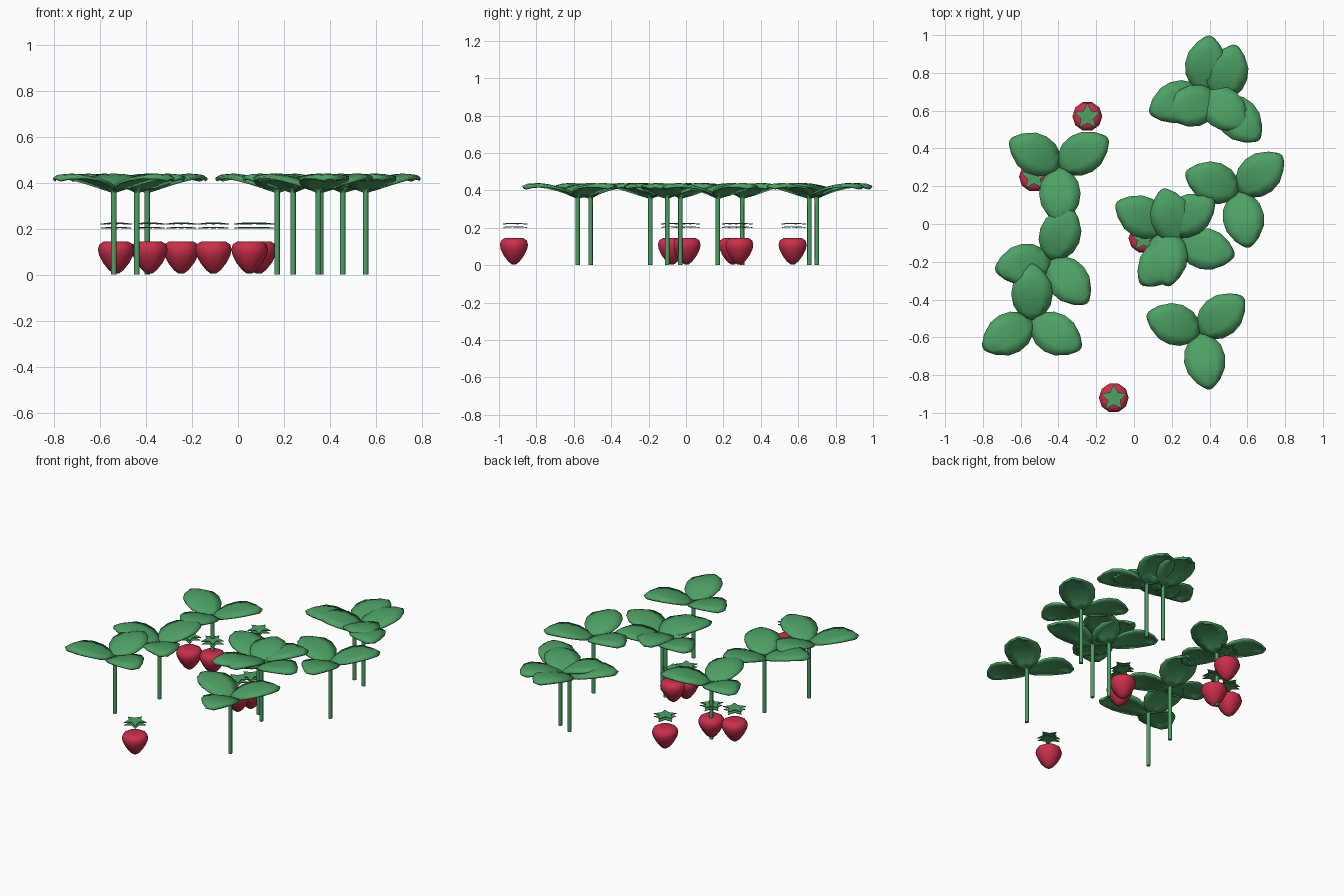
import bpy
import math
from mathutils import Matrix, Vector

old = bpy.data.objects.get("Cube")
if old:
    bpy.data.objects.remove(old, do_unlink=True)


def material(name, rgb):
    mat = bpy.data.materials.new(name)
    mat.use_nodes = True
    color = (*rgb, 1)
    mat.diffuse_color = color
    mat.node_tree.nodes["Principled BSDF"].inputs["Base Color"].default_value = color
    return mat


green = material("leaf green", (0.075, 0.36, 0.13))
red = material("berry red", (0.60, 0.028, 0.07))


def mesh_object(name, verts, faces, mat, smooth=True):
    mesh = bpy.data.meshes.new(name)
    mesh.from_pydata(verts, [], faces)
    mesh.materials.append(mat)
    mesh.polygons.foreach_set("use_smooth", [smooth] * len(mesh.polygons))
    obj = bpy.data.objects.new(name, mesh)
    bpy.context.collection.objects.link(obj)
    return obj


def lathe(name, profile, sides, mat, place, angle=40):
    """Revolve (radius, height) pairs and cap both ends."""
    verts = [(r * math.cos(math.tau * i / sides), r * math.sin(math.tau * i / sides), z)
             for r, z in profile for i in range(sides)]
    faces = [(k * sides + i, k * sides + (i + 1) % sides,
              (k + 1) * sides + (i + 1) % sides, (k + 1) * sides + i)
             for k in range(len(profile) - 1) for i in range(sides)]
    faces.append(tuple(reversed(range(sides))))
    faces.append(tuple(range(len(verts) - sides, len(verts))))
    obj = mesh_object(name, verts, faces, mat)
    obj.data.set_sharp_from_angle(angle=math.radians(angle))
    obj.location = (*place, 0)
    return obj


# Leaflet rows: distance from the stem, half width, height
LEAF_ROWS = [(0.0, 0.012, 0.378), (0.04, 0.064, 0.396), (0.09, 0.098, 0.416),
             (0.15, 0.110, 0.432), (0.21, 0.100, 0.440), (0.27, 0.062, 0.436),
             (0.30, 0.028, 0.424)]
ACROSS = (-1, -0.5, 0, 0.5, 1)


def leaf(place, heading):
    """Three arched leaflets spread evenly around the stem."""
    verts, faces = [], []
    cols = len(ACROSS)
    for k in range(3):
        turn = Matrix.Rotation(math.radians(heading + 120 * k), 3, "Z")
        base = len(verts)
        for d, w, z in LEAF_ROWS:
            for u in ACROSS:
                p = Vector((d - 0.012 * u * u * (d > 0), w * u, z - 0.012 * u * u))
                verts.append(turn @ p)
        for r in range(len(LEAF_ROWS) - 1):
            for c in range(cols - 1):
                a = base + r * cols + c
                faces.append((a, a + cols, a + cols + 1, a + 1))
    obj = mesh_object("leaf", verts, faces, green)
    obj.location = (*place, 0)
    solid = obj.modifiers.new("thickness", "SOLIDIFY")
    solid.thickness = 0.012
    solid.offset = -1
    obj.data.set_sharp_from_angle(angle=math.radians(40))


def star(place, height, radius):
    """Thin five pointed calyx with gently drooping tips."""
    verts = [(0, 0, height)]
    for i in range(10):
        a = math.pi / 2 + math.pi * i / 5
        r = radius if i % 2 == 0 else radius * 0.5
        verts.append((r * math.cos(a), r * math.sin(a), height - 0.004 * (i % 2 == 0)))
    faces = [(0, 1 + i, 1 + (i + 1) % 10) for i in range(10)]
    obj = mesh_object("berry_calyx", verts, faces, green, smooth=False)
    obj.location = (*place, 0)
    obj.modifiers.new("thickness", "SOLIDIFY").thickness = 0.004


# Leafy plants: x, y, heading of the first leaflet
PLANTS = [(-0.395, 0.30, 31), (-0.44, -0.19, 70), (-0.54, -0.51, 90),
          (0.35, -0.58, 40), (0.555, 0.17, 40), (0.17, -0.03, 32),
          (0.24, -0.10, 107), (0.36, 0.70, 82), (0.455, 0.66, 74)]
for x, y, heading in PLANTS:
    lathe("stem", [(0.012, 0), (0.012, 0.376)], 8, green, (x, y), 60)
    leaf((x, y), heading)

# Berries with their calyx stars
BERRY = [(0.012, 0.005), (0.032, 0.020), (0.056, 0.050), (0.074, 0.085),
         (0.079, 0.110), (0.073, 0.132), (0.052, 0.145), (0.012, 0.142)]
BERRIES = [(-0.53, 0.25), (-0.385, 0.285), (-0.247, 0.57),
           (-0.107, -0.92), (0.05, -0.075), (0.09, 0.003)]
for place in BERRIES:
    lathe("berry", BERRY, 10, red, place, 60)
    star(place, 0.226, 0.072)
    star(place, 0.208, 0.070)
